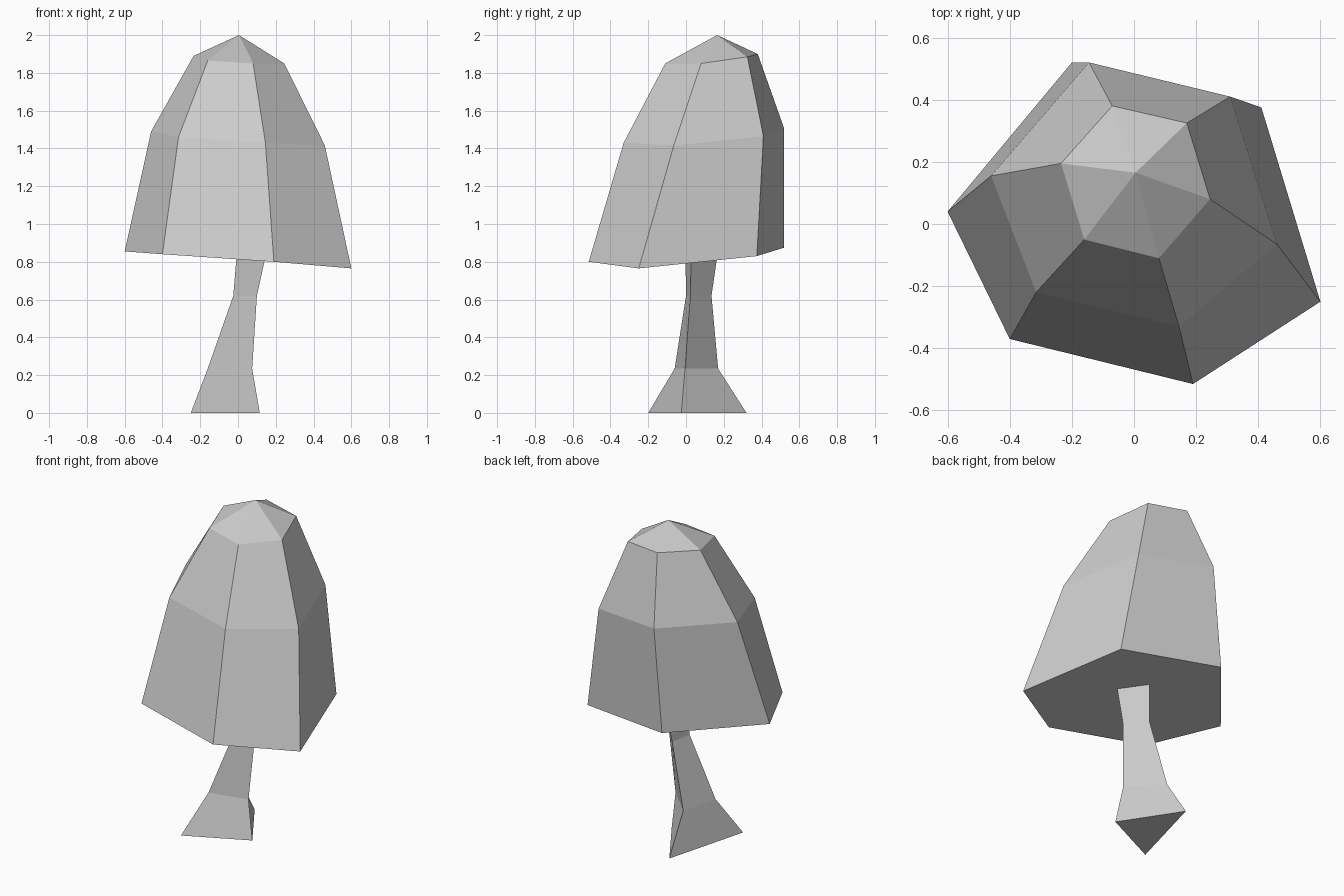
import bpy
import bmesh
from mathutils import Vector

default_cube = bpy.data.objects.get("Cube")
if default_cube:
    bpy.data.objects.remove(default_cube, do_unlink=True)


def make_material(name, colour):
    material = bpy.data.materials.new(name)
    material.use_nodes = True
    material.diffuse_color = colour
    material.node_tree.nodes["Principled BSDF"].inputs["Base Color"].default_value = colour
    return material


def loft(name, rings, material, tip=None):
    """Bridge equal-sized rings from bottom to top, closing with a cap or a tip."""
    bm = bmesh.new()
    loops = [[bm.verts.new(Vector(point)) for point in ring] for ring in rings]
    count = len(loops[0])
    bm.faces.new(list(reversed(loops[0])))

    # Side faces between neighbouring rings
    for lower, upper in zip(loops, loops[1:]):
        for i in range(count):
            j = (i + 1) % count
            bm.faces.new((lower[i], lower[j], upper[j], upper[i]))

    # Pointed top or flat cap
    top = loops[-1]
    if tip:
        apex = bm.verts.new(Vector(tip))
        for i in range(count):
            bm.faces.new((top[i], top[(i + 1) % count], apex))
    else:
        bm.faces.new(top)

    bmesh.ops.recalc_face_normals(bm, faces=bm.faces[:])
    mesh = bpy.data.meshes.new(name)
    bm.to_mesh(mesh)
    bm.free()
    mesh.materials.append(material)
    obj = bpy.data.objects.new(name, mesh)
    bpy.context.scene.collection.objects.link(obj)
    return obj


grey = make_material("light grey", (0.6, 0.6, 0.6, 1))

# Canopy: leaning six-sided dome, rings from the rim upwards
rim = [(-.6, .04, .855), (-.4, -.37, .84), (.19, -.515, .8),
       (.6, -.25, .765), (.41, .375, .83), (-.2, .52, .875)]
shoulder = [(-.46, .155, 1.49), (-.315, -.22, 1.46), (.145, -.33, 1.43),
            (.46, -.065, 1.415), (.31, .41, 1.465), (-.145, .52, 1.505)]
crown = [(-.235, .195, 1.89), (-.16, -.05, 1.865), (.08, -.11, 1.85),
         (.245, .08, 1.85), (.17, .325, 1.885), (-.07, .38, 1.9)]
loft("tree_canopy", [rim, shoulder, crown], grey, tip=(.005, .165, 2))

# Trunk: bent three-sided column, flared at the foot
trunk_sections = [
    (0, [(-.25, -.2), (.115, -.025), (-.11, .32)]),
    (.235, [(-.16, -.06), (.075, -.005), (-.1, .17)]),
    (.62, [(-.025, 0), (.1, .023), (0, .135)]),
    (.86, [(-.005, -.003), (.153, .028), (.03, .17)]),
]
trunk_rings = [[(x, y, height) for x, y in outline] for height, outline in trunk_sections]
loft("tree_trunk", trunk_rings, grey)
